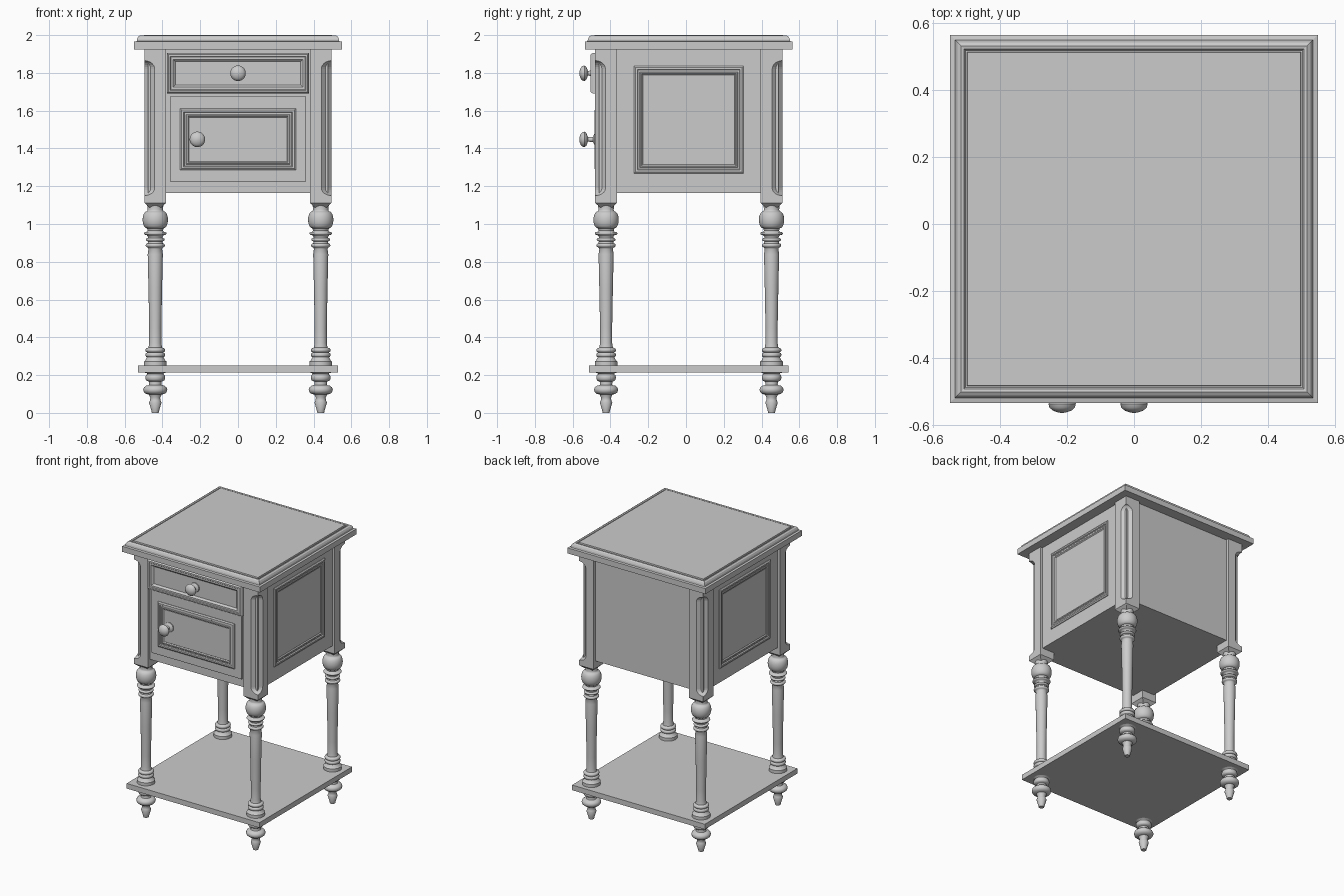
import bpy, bmesh, math
from mathutils import Vector

if "Cube" in bpy.data.objects:
    bpy.data.objects.remove(bpy.data.objects["Cube"], do_unlink=True)

paint = bpy.data.materials.new("grey_paint")
paint.use_nodes = True
GREY = (0.6, 0.6, 0.6, 1)
paint.diffuse_color = GREY
paint.node_tree.nodes["Principled BSDF"].inputs["Base Color"].default_value = GREY

CY = 0.015           # centre of the cabinet in y
LEG = 0.438          # leg offset from the centre
X, Y, Z = Vector((1, 0, 0)), Vector((0, 1, 0)), Vector((0, 0, 1))


def loft(name, rings, smooth=False):
    """Skin a list of equal-length point rings and cap both ends."""
    bm = bmesh.new()
    loops = [[bm.verts.new(p) for p in ring] for ring in rings]
    n = len(loops[0])
    for a, b in zip(loops, loops[1:]):
        for i in range(n):
            j = (i + 1) % n
            bm.faces.new((a[i], a[j], b[j], b[i]))
    bm.faces.new(loops[0][::-1])
    bm.faces.new(loops[-1])
    bmesh.ops.recalc_face_normals(bm, faces=bm.faces)
    mesh = bpy.data.meshes.new(name)
    bm.to_mesh(mesh)
    bm.free()
    obj = bpy.data.objects.new(name, mesh)
    bpy.context.collection.objects.link(obj)
    mesh.materials.append(paint)
    if smooth:
        bpy.ops.object.select_all(action='DESELECT')
        obj.select_set(True)
        bpy.context.view_layer.objects.active = obj
        bpy.ops.object.shade_smooth_by_angle(angle=math.radians(50))
    return obj


def moulded(name, centre, u, v, half_u, half_v, profile):
    """Rectangular panel; profile is (inset, height along the normal)."""
    normal = u.cross(v)
    rings = [[Vector(centre) + u * (a * (half_u - inset)) + v * (b * (half_v - inset)) + normal * h
              for a, b in ((-1, -1), (1, -1), (1, 1), (-1, 1))] for inset, h in profile]
    return loft(name, rings)


def turned(name, centre, axis, side, profile, steps=32):
    """Turned part; profile is (radius, distance along the axis)."""
    other = axis.cross(side)
    angles = [2 * math.pi * i / steps for i in range(steps)]
    rings = [[Vector(centre) + axis * h + side * (r * math.cos(t)) + other * (r * math.sin(t))
              for t in angles] for r, h in profile]
    return loft(name, rings, True)


def bead(r, bulge, z, half, n=6):
    """Half-round ring swelling from r to r + bulge."""
    return [(r + bulge * math.sin(math.pi * i / n), z - half * math.cos(math.pi * i / n))
            for i in range(n + 1)]


# Top with stepped edge and a grooved border
moulded("table_top", (0, CY, 0), X, Y, 0.55, 0.55,
        [(0.0, 1.925), (0, 1.965), (0.014, 1.968), (0.016, 1.98), (0.022, 1.992), (0.032, 1.998),
         (0.042, 1.996), (0.046, 1.99), (0.05, 1.99), (0.052, 2.0)])

# Cabinet box and shelf
moulded("cabinet_body", (0, CY, 0), X, Y, 0.477, 0.475, [(0, 1.165), (0, 1.93)])
moulded("lower_shelf", (0, CY, 0), X, Y, 0.53, 0.528, [(0, 0.213), (0, 0.25)])

# Side panels with raised moulding
FRAME = [(0, -0.005), (0, 0.004), (0.008, 0.01), (0.018, 0.01), (0.022, 0.003),
         (0.03, 0.003), (0.034, 0.006), (0.04, 0.006), (0.046, -0.0), (0.047, 0.001)]
for side, word in ((1, "left"), (-1, "right")):
    moulded(word + "_side_panel", (side * 0.477, CY, 1.552), Y * side, Z, 0.29, 0.284, FRAME)

# Drawer and door
moulded("drawer_front", (0, -0.46, 1.798), X, Z, 0.377, 0.108,
        [(0, 0), (0, 0.032), (0.008, 0.045), (0.018, 0.045), (0.022, 0.04), (0.034, 0.04),
         (0.046, 0.028), (0.05, 0.028)])
moulded("door", (0, -0.46, 1.45), X, Z, 0.36, 0.226, [(0, 0), (0, 0.012), (0.003, 0.014)])
moulded("door_panel", (0, -0.474, 1.448), X, Z, 0.306, 0.163, FRAME)

# Knobs
for word, x, z, base in (("drawer", 0, 1.798, -0.488), ("door", -0.215, 1.448, -0.474)):
    back = -0.565 - base
    turned(word + "_knob", (x, base, z), -Y, X,
           [(0.034, 0), (0.034, 0.008), (0.026, 0.013), (0.014, 0.018), (0.012, -back - 0.046),
            (0.02, -back - 0.043), (0.034, -back - 0.037), (0.041, -back - 0.027),
            (0.038, -back - 0.016), (0.028, -back - 0.007), (0.014, -back - 0.002),
            (0.004, -back)])

# Turned leg outline from foot to post
LEG_PROFILE = (
    [(0.018, 0), (0.02, 0.01), (0.033, 0.055), (0.028, 0.065), (0.026, 0.08)]
    + bead(0.034, 0.03, 0.122, 0.025) + [(0.032, 0.152), (0.034, 0.165)]
    + bead(0.042, 0.01, 0.187, 0.018) + [(0.045, 0.21), (0.06, 0.214)]
    + [(0.06, 0.272), (0.052, 0.278), (0.047, 0.29)]
    + bead(0.043, 0.009, 0.307, 0.012) + bead(0.043, 0.009, 0.332, 0.011)
    + [(0.036, 0.346), (0.032, 0.37), (0.032, 0.45), (0.036, 0.66), (0.04, 0.84), (0.036, 0.868)]
    + bead(0.04, 0.011, 0.887, 0.011) + bead(0.038, 0.012, 0.917, 0.009)
    + [(0.038, 0.932)] + bead(0.045, 0.015, 0.95, 0.009) + [(0.04, 0.965)]
    + bead(0.044, 0.023, 1.022, 0.045, 10) + [(0.04, 1.075), (0.043, 1.1)])


def post_ring(sx, sy, half, chamfer, z):
    """Square section with the outer corner cut by the chamfer."""
    c = max(chamfer, 0.0005)
    pts = ((-half, -half), (half, -half), (half, half - c), (half - c, half), (-half, half))
    return [Vector((sx * (LEG + a), CY + sy * (LEG + b), z)) for a, b in pts]


# Four legs, each with a chamfered corner post above it
for sx, lr in ((1, "left"), (-1, "right")):
    for sy, fb in ((1, "back"), (-1, "front")):
        turned(f"{fb}_{lr}_leg", (sx * LEG, CY + sy * LEG, 0), Z, X, LEG_PROFILE)
        curve = [math.pi / 2 * i / 6 for i in range(7)]
        sections = [(0.032, 0, 1.088), (0.058, 0, 1.112)]
        sections += [(0.058, 0.055 * math.sin(t), 1.15 + 0.04 * (1 - math.cos(t))) for t in curve]
        sections += [(0.058, 0.055 * math.cos(t), 1.82 + 0.045 * math.sin(t)) for t in curve]
        sections += [(0.058, 0, 1.93)]
        loft(f"{fb}_{lr}_post", [post_ring(sx, sy, *s) for s in sections])
